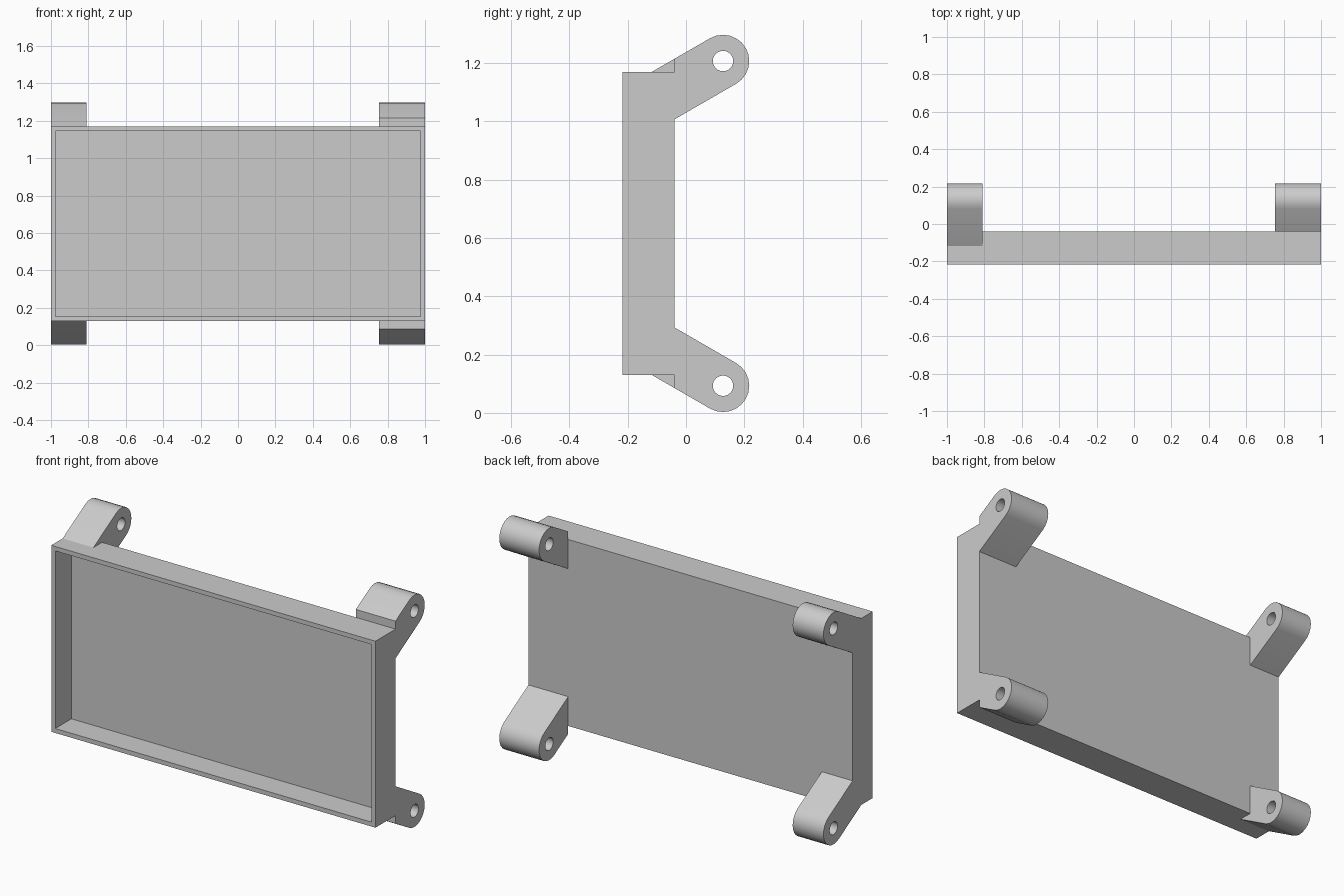
import bpy, bmesh
from math import sin, cos, pi, radians, tan
from mathutils import Vector, Matrix

cube = bpy.data.objects.get("Cube")
if cube:
    bpy.data.objects.remove(cube, do_unlink=True)

grey = bpy.data.materials.new("light grey")
grey.use_nodes = True
COLOUR = (0.6, 0.6, 0.6, 1)
grey.diffuse_color = COLOUR
grey.node_tree.nodes["Principled BSDF"].inputs["Base Color"].default_value = COLOUR

FRONT, BACK = -0.217, -0.04
BOTTOM, TOP = 0.13, 1.17
MID = (BOTTOM + TOP) / 2
WALL = 0.035


def finish(name, bm):
    bmesh.ops.recalc_face_normals(bm, faces=bm.faces)
    mesh = bpy.data.meshes.new(name)
    bm.to_mesh(mesh)
    bm.free()
    mesh.materials.append(grey)
    ob = bpy.data.objects.new(name, mesh)
    bpy.context.collection.objects.link(ob)
    return ob


# Shallow tray, open to the front
bm = bmesh.new()
bmesh.ops.create_cube(bm, size=1)
bmesh.ops.scale(bm, vec=(2, BACK - FRONT, TOP - BOTTOM), verts=bm.verts)
bmesh.ops.translate(bm, vec=(0, (FRONT + BACK) / 2, MID), verts=bm.verts)
mouth = min(bm.faces, key=lambda f: f.calc_center_median().y)
bmesh.ops.inset_region(bm, faces=[mouth], thickness=WALL)
floor = bmesh.ops.extrude_face_region(bm, geom=[mouth])["geom"]
bmesh.ops.delete(bm, geom=[mouth], context="FACES_ONLY")
bmesh.ops.translate(bm, vec=(0, BACK - FRONT - WALL, 0),
                    verts=[v for v in floor if isinstance(v, bmesh.types.BMVert)])
finish("tray", bm)

# Mounting lug profile: slanted arm, rounded end and a bolt hole
CENTRE_Y, CENTRE_Z = 0.127, 1.207
RADIUS, HOLE = 0.09, 0.035
SLOPE = tan(radians(30))


def ring_point(radius, angle):
    return (CENTRE_Y + radius * cos(angle), CENTRE_Z + radius * sin(angle))


def lug(name, x0, x1, wraps, lower):
    arc = [ring_point(RADIUS, radians(120 - 15 * i)) for i in range(13)]
    hole = [ring_point(HOLE, 2 * pi * i / 24) for i in range(24)]
    (ty, tz), (by, bz) = arc[0], arc[-1]
    outline = arc + [(BACK, bz - (by - BACK) * SLOPE)]
    if wraps:  # arm runs on over the edge of the tray
        outline += [(BACK, TOP), (ty - (tz - TOP) / SLOPE, TOP)]
    else:
        outline += [(BACK, tz - (ty - BACK) * SLOPE)]
    bm = bmesh.new()
    edges = []
    for loop in (outline, hole):
        vs = [bm.verts.new((x0, y, z)) for y, z in loop]
        edges += [bm.edges.new((a, b)) for a, b in zip(vs, vs[1:] + vs[:1])]
    bmesh.ops.triangle_fill(bm, edges=edges, use_beauty=True, normal=(1, 0, 0))
    side = bmesh.ops.extrude_face_region(bm, geom=bm.faces[:], use_keep_orig=True)["geom"]
    bmesh.ops.translate(bm, vec=(x1 - x0, 0, 0),
                        verts=[v for v in side if isinstance(v, bmesh.types.BMVert)])
    if lower:
        flip = Matrix.Scale(-1, 4, Vector((0, 0, 1)))
        bmesh.ops.transform(bm, matrix=Matrix.Translation((0, 0, 2 * MID)) @ flip,
                            verts=bm.verts)
    ob = finish(name, bm)
    bpy.ops.object.select_all(action="DESELECT")
    ob.select_set(True)
    bpy.context.view_layer.objects.active = ob
    bpy.ops.object.shade_smooth_by_angle(angle=radians(30))


for lower, level in ((False, "upper"), (True, "lower")):
    lug(level + "_left_lug", 0.755, 1, False, lower)
    lug(level + "_right_lug", -1, -0.81, True, lower)
